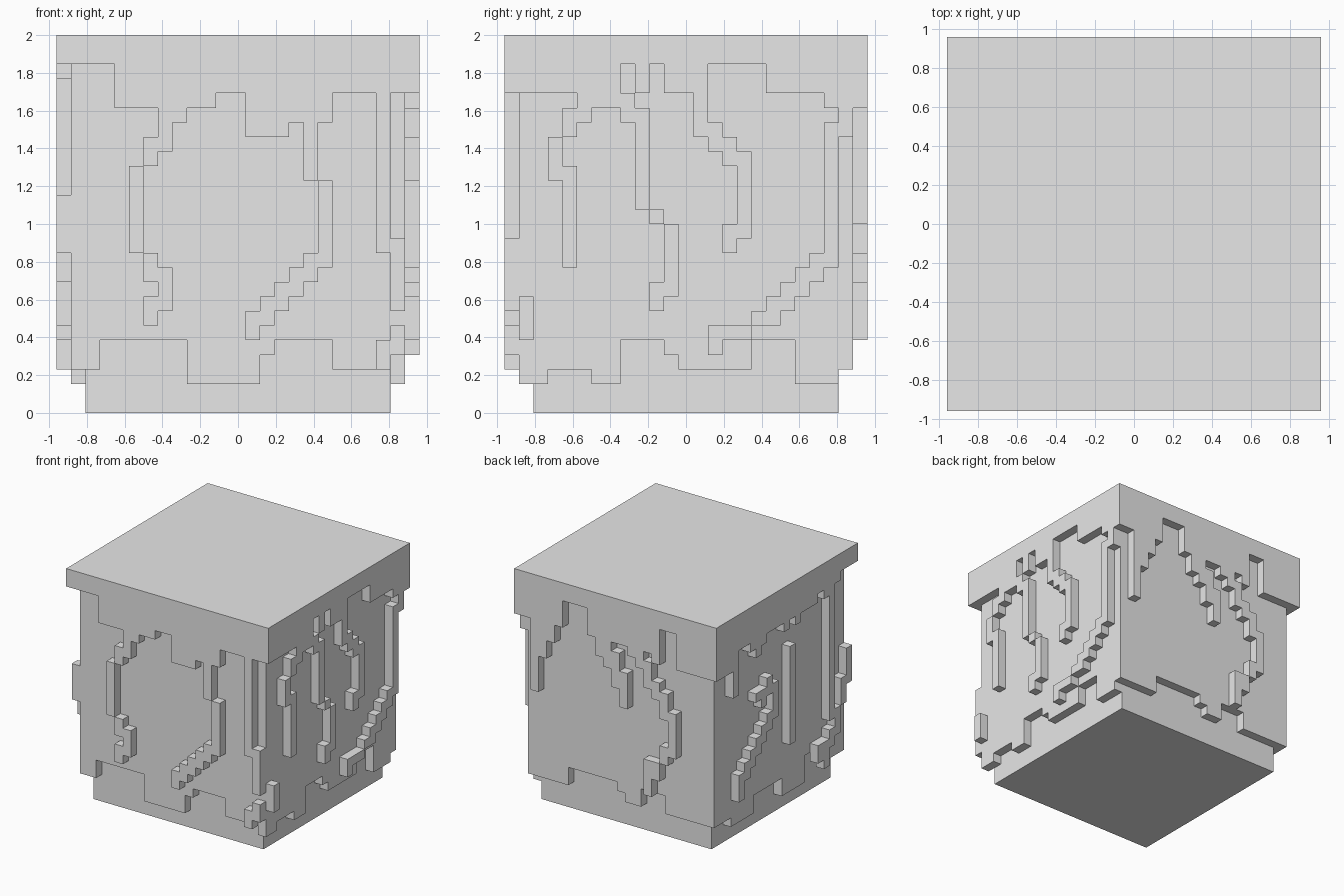
import bpy
import bmesh
from mathutils import Vector

cube = bpy.data.objects.get("Cube")
if cube:
    bpy.data.objects.remove(cube, do_unlink=True)

SIZE, TALL = 25, 26          # block counts across and up
UNIT = 2 / TALL

stone = bpy.data.materials.new("plain grey")
stone.use_nodes = True
grey = (0.8, 0.8, 0.8, 1)
stone.diffuse_color = grey
stone.node_tree.nodes["Principled BSDF"].inputs["Base Color"].default_value = grey

# Each side counts its columns from one corner to the next
LAST = SIZE - 1
SIDES = {
    "front": lambda col, depth: (col, depth),
    "right": lambda col, depth: (LAST - depth, col),
    "back": lambda col, depth: (LAST - col, LAST - depth),
    "left": lambda col, depth: (depth, LAST - col),
}

# Lower edge of the overhanging rim: (number of columns, height)
RIM = {
    "front": [(4, 24), (3, 21), (1, 18), (1, 20), (2, 21), (2, 22), (3, 19),
              (1, 20), (1, 16), (1, 20), (3, 22), (1, 11), (2, 22)],
    "right": [(5, 22), (1, 20), (2, 21), (1, 24), (1, 22), (1, 24), (2, 22),
              (1, 19), (4, 24), (4, 22), (1, 21), (1, 19), (1, 21)],
    "back": [(2, 21), (1, 13), (1, 17), (1, 19), (1, 21), (3, 24), (1, 21),
             (1, 19), (1, 18), (2, 21), (1, 20), (1, 19), (1, 21), (1, 20),
             (2, 24), (5, 20)],
    "left": [(3, 20), (1, 17), (2, 22), (1, 21), (1, 20), (1, 21), (3, 22),
             (1, 21), (1, 22), (1, 21), (3, 22), (1, 23), (1, 22), (1, 8),
             (1, 23), (3, 24)],
}

# Raised veins below the rim: (column, bottom, top)
VEINS = {
    "front": [(6, 17, 19), (5, 11, 17), (6, 9, 11), (7, 7, 10), (6, 6, 8),
              (18, 10, 16), (23, 7, 12), (23, 4, 6), (22, 3, 5)],
    "right": [(4, 19, 21), (3, 16, 19), (4, 10, 17), (8, 20, 22), (9, 14, 21),
              (10, 13, 14), (11, 8, 13), (10, 7, 9), (14, 18, 20),
              (15, 17, 19), (16, 12, 18), (15, 11, 13), (22, 10, 20),
              (17, 6, 7), (16, 5, 6), (15, 5, 6), (14, 4, 6), (1, 5, 8)],
    "back": [(12, 16, 20), (13, 14, 18), (16, 17, 20), (17, 16, 18),
             (18, 14, 17), (19, 10, 15), (18, 9, 11), (17, 7, 9), (16, 5, 9)],
    "left": [(13, 8, 19), (7, 15, 16), (8, 14, 16), (9, 15, 17), (10, 12, 16),
             (4, 5, 8), (23, 11, 15), (22, 9, 12), (21, 6, 9), (20, 5, 7),
             (19, 3, 6), (18, 4, 6)],
}

# Diagonal runs: (first column, first bottom, column step, steps)
STAIRS = {
    "front": (13, 5, 1, 5),
    "right": (18, 6, 1, 4),
    "left": (5, 7, 1, 5),
}

# Lower edge of the body wall
HEM = {
    "front": [(3, 3), (6, 5), (5, 2), (1, 4), (4, 5), (6, 3)],
    "right": [(3, 2), (3, 3), (2, 2), (3, 5), (1, 4), (5, 3), (3, 5), (3, 2),
              (2, 3)],
    "back": [(6, 3), (6, 5), (1, 4), (2, 3), (3, 5), (7, 3)],
    "left": [(4, 3), (4, 2), (5, 4), (4, 2), (4, 5), (4, 3)],
}


def columns(runs):
    """Expand run lengths to one height per column."""
    return [height for count, height in runs for _ in range(count)]


def fill(blocks, side, col, depth, bottom, top):
    x, y = SIDES[side](col, depth)
    blocks.update((x, y, z) for z in range(bottom, top))


def slab(inset, bottom, top):
    span = range(inset, SIZE - inset)
    return {(x, y, z) for x in span for y in span for z in range(bottom, top)}


# Plinth, body wall, and rim with its veins
plinth = slab(2, 0, TALL - 2)
wall = set()
relief = slab(0, TALL - 2, TALL)
for side in SIDES:
    for col, low in enumerate(columns(HEM[side])):
        if 0 < col < LAST:
            fill(wall, side, col, 1, low, TALL - 2)
    for col, low in enumerate(columns(RIM[side])):
        fill(relief, side, col, 0, low, TALL - 2)
    for col, low, high in VEINS[side]:
        fill(relief, side, col, 0, low, high)
    if side in STAIRS:
        col, low, step, count = STAIRS[side]
        for i in range(count):
            fill(relief, side, col + i * step, 0, low + i, low + i + 2)

everything = plinth | wall | relief


def build(name, blocks):
    """Skin the exposed sides of a set of blocks and merge flat areas."""
    bm = bmesh.new()
    corners = {}

    def corner(p):
        key = tuple(round(v) for v in p)
        if key not in corners:
            x, y, z = key
            corners[key] = bm.verts.new(
                ((x - SIZE / 2) * UNIT, (y - SIZE / 2) * UNIT, z * UNIT))
        return corners[key]

    for block in sorted(blocks):
        for axis in range(3):
            for sign in (-1, 1):
                near = list(block)
                near[axis] += sign
                if tuple(near) in everything:
                    continue
                u, v, start = Vector(), Vector(), Vector(block)
                u[(axis + 1) % 3] = 1
                v[(axis + 2) % 3] = 1
                if sign > 0:
                    start[axis] += 1
                else:
                    u, v = v, u
                bm.faces.new([corner(p) for p in
                              (start, start + u, start + u + v, start + v)])
    bmesh.ops.dissolve_limit(bm, angle_limit=0.01, verts=bm.verts[:],
                             edges=bm.edges[:])
    mesh = bpy.data.meshes.new(name)
    bm.to_mesh(mesh)
    bm.free()
    mesh.materials.append(stone)
    bpy.context.collection.objects.link(bpy.data.objects.new(name, mesh))


build("plinth", plinth)
build("body_wall", wall - plinth)
build("rim_and_veins", relief - wall - plinth)
